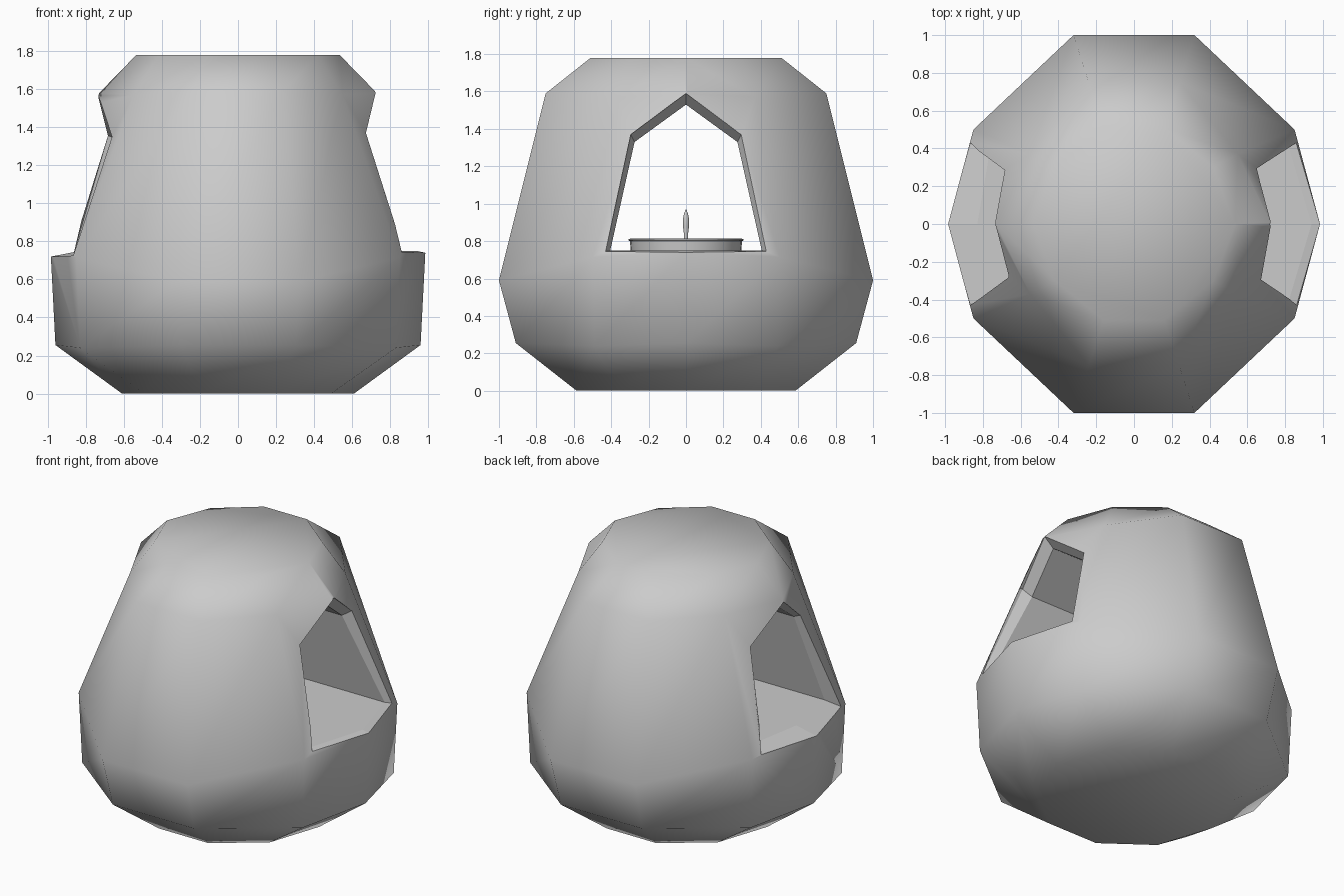
import bpy, math

if "Cube" in bpy.data.objects:
    bpy.data.objects.remove(bpy.data.objects["Cube"])

def select(ob):
    bpy.ops.object.select_all(action='DESELECT')
    ob.select_set(True)
    bpy.context.view_layer.objects.active = ob

def loft(name, rings):
    """Closed mesh joining rings of equal point count, capped at both ends."""
    n = len(rings[0])
    verts = [p for r in rings for p in r]
    faces = [tuple(reversed(range(n))),
             tuple(range((len(rings) - 1) * n, len(rings) * n))]
    for k in range(len(rings) - 1):
        for i in range(n):
            j = (i + 1) % n
            faces.append((k*n + i, k*n + j, (k+1)*n + j, (k+1)*n + i))
    me = bpy.data.meshes.new(name)
    me.from_pydata(verts, [], faces)
    ob = bpy.data.objects.new(name, me)
    bpy.context.collection.objects.link(ob)
    select(ob)
    bpy.ops.object.mode_set(mode='EDIT')
    bpy.ops.mesh.select_all(action='SELECT')
    bpy.ops.mesh.normals_make_consistent(inside=False)
    bpy.ops.object.mode_set(mode='OBJECT')
    return ob

# Ten-sided pebble body: quarter points (side, shoulder, front) per level
def ten(a, b, c):
    pts = [a, b, c]
    pts += [(-x, y, z) for x, y, z in (c, b, a)]
    pts += [(-x, -y, z) for x, y, z in (b, c)]
    pts += [(x, -y, z) for x, y, z in (c, b)]
    return pts

body = loft("lantern_body", [
    ten((.61, 0, 0), (.49, .36, 0), (.185, .585, 0)),
    ten((.96, 0, .255), (.83, .49, .24), (.305, .91, .255)),
    ten((.985, 0, .74), (.85, .5, .715), (.32, 1, .59)),
    ten((.73, 0, 1.58), (.55, .37, 1.57), (.24, .75, 1.59)),
    ten((.535, 0, 1.78), (.42, .30, 1.78), (.16, .51, 1.78)),
])
select(body)
bpy.ops.object.shade_smooth()

# House-shaped tunnel running through the body, flared at both mouths
def house(floor_mid, floor_corner, eave, apex):
    def m(p):
        return (p[0], -p[1], p[2])
    return [floor_mid, floor_corner, eave, apex, m(eave), m(floor_corner)]

def far(ring, x):
    return [(x, p[1], p[2]) for p in ring]

left_mouth = house((-.985, 0, .72), (-.86, .43, .725), (-.68, .285, 1.355), (-.73, 0, 1.565))
left_inner = house((-.83, 0, .75), (-.76, .405, .75), (-.62, .275, 1.33), (-.66, 0, 1.53))
right_inner = house((.94, 0, .75), (.82, .405, .75), (.59, .275, 1.33), (.65, 0, 1.53))
right_mouth = house((.985, 0, .74), (.86, .43, .745), (.65, .295, 1.37), (.72, 0, 1.59))
cutter = loft("tunnel_cutter", [far(left_mouth, -1.3), left_mouth, left_inner,
                                right_inner, right_mouth, far(right_mouth, 1.3)])
cutter.hide_render = True  # flat-shaded, so the tunnel stays crisp

mod = body.modifiers.new("tunnel", 'BOOLEAN')
mod.operation = 'DIFFERENCE'
mod.solver = 'EXACT'
mod.object = cutter
select(body)
bpy.ops.object.modifier_apply(modifier=mod.name)
bpy.data.objects.remove(cutter, do_unlink=True)

# Lathed candle parts on the tunnel floor
def lathe(name, profile, sides, degrees):
    ob = loft(name, [[(r * math.cos(2*math.pi*i/sides), r * math.sin(2*math.pi*i/sides), z)
                      for i in range(sides)] for r, z in profile])
    select(ob)
    bpy.ops.object.shade_smooth_by_angle(angle=math.radians(degrees))

lathe("candle_cup", [(.295, .745), (.30, .80), (.307, .803), (.307, .811),
                     (.295, .814), (.285, .80)], 32, 35)
lathe("wick_flame", [(.012, .795), (.012, .84), (.017, .88), (.017, .92),
                     (.01, .95), (.002, .968)], 10, 60)
